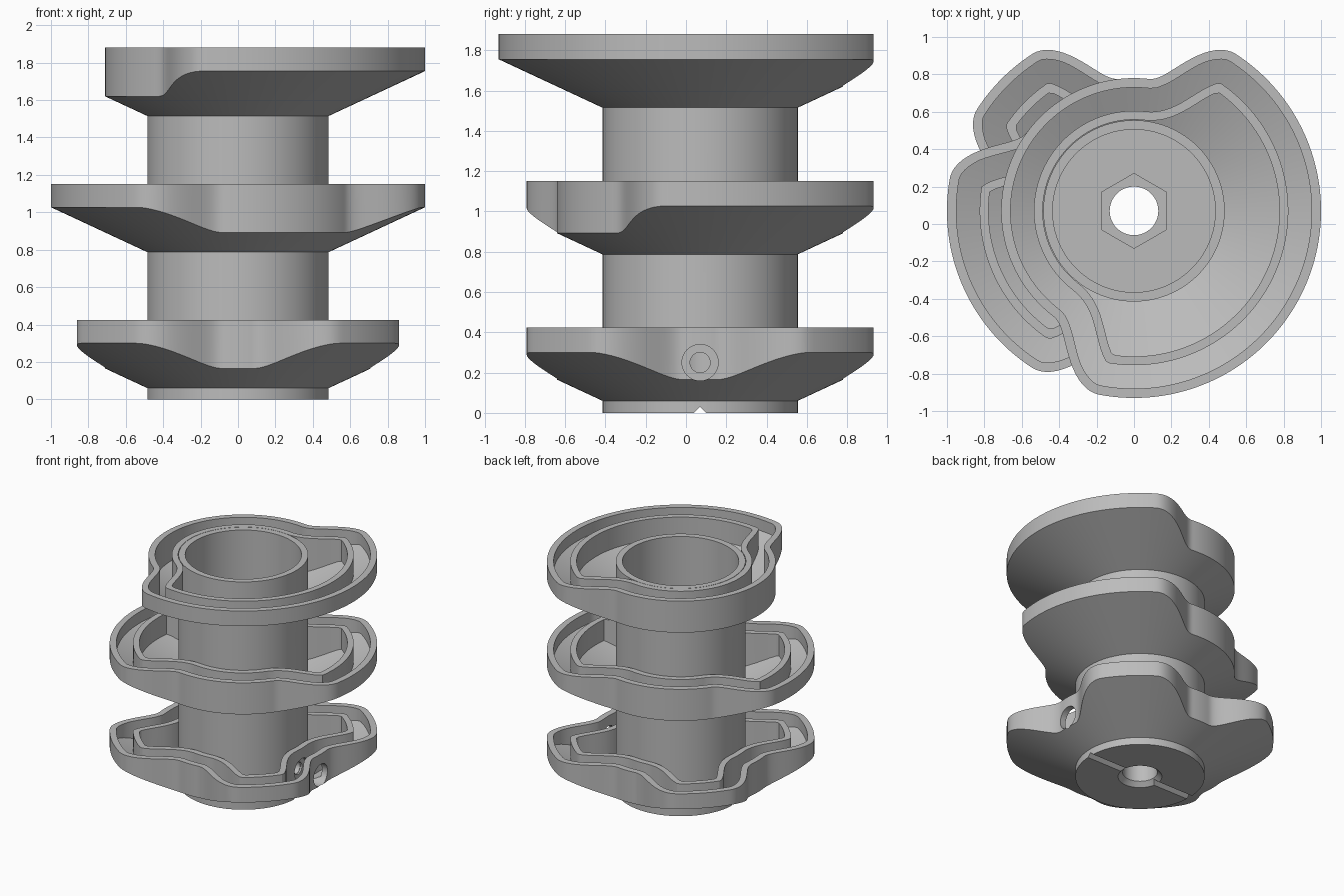
import bpy, bmesh, math
from mathutils import Vector

if "Cube" in bpy.data.objects:
    bpy.data.objects.remove(bpy.data.objects["Cube"], do_unlink=True)

AXIS_Y = 0.07
TOP = 1.88
DRUM_R = 0.485
LOW, HIGH, RAMP = 0.71, 1.0, 26.5
SLOPE = 0.466
STEPS = 240
CAM_H = 0.365

grey = bpy.data.materials.new("plain grey")
grey.use_nodes = True
colour = (0.5, 0.5, 0.5, 1)
grey.diffuse_color = colour
grey.node_tree.nodes["Principled BSDF"].inputs["Base Color"].default_value = colour


def cylinder(name, r, start, end, sides=96, r2=None):
    """Cylinder or cone between two points."""
    a, b = Vector(start), Vector(end)
    bpy.ops.mesh.primitive_cone_add(vertices=sides, radius1=r, radius2=r if r2 is None else r2,
                                    depth=(b - a).length, location=(a + b) / 2)
    ob = bpy.context.object
    ob.name = name
    if abs(b.x - a.x) > 0.01:
        ob.rotation_euler = (0, math.pi / 2, 0)
    return ob


def upright(name, r, z0, z1, sides=96, r2=None):
    return cylinder(name, r, (0, AXIS_Y, z0), (0, AXIS_Y, z1), sides, r2)


def cut(target, cutter):
    cutter.hide_render = True
    bpy.context.view_layer.objects.active = target
    mod = target.modifiers.new("cut", "BOOLEAN")
    mod.operation = "DIFFERENCE"
    mod.solver = "EXACT"
    mod.object = cutter
    bpy.ops.object.modifier_apply(modifier=mod.name)
    bpy.data.objects.remove(cutter, do_unlink=True)


def finish(ob):
    ob.data.materials.clear()
    ob.data.materials.append(grey)
    bpy.ops.object.select_all(action="DESELECT")
    ob.select_set(True)
    bpy.context.view_layer.objects.active = ob
    bpy.ops.object.shade_smooth_by_angle(angle=math.radians(25))


def cam_radius(deg, dwells):
    """Low inside each dwell, easing up to high on either side."""
    r = HIGH
    for start, end in dwells:
        half = (end - start) / 2
        away = abs((deg - start - half + 180) % 360 - 180) - half
        t = min(max(away / RAMP, 0), 1)
        r = min(r, LOW + (HIGH - LOW) * (1 - math.cos(math.pi * t)) / 2)
    return r


def inset(outline, dist):
    """Radii of the curve lying a constant distance inside the outline."""
    pts = [(r * math.cos(math.tau * i / STEPS), r * math.sin(math.tau * i / STEPS))
           for i, r in enumerate(outline)]
    result = []
    for i, r in enumerate(outline):
        c, s = math.cos(math.tau * i / STEPS), math.sin(math.tau * i / STEPS)
        near = [pts[(i + k) % STEPS] for k in range(-24, 25)]
        lo, hi = 0.3, r
        for _ in range(13):
            mid = (lo + hi) / 2
            gap = min((mid * c - x) ** 2 + (mid * s - y) ** 2 for x, y in near)
            if gap >= dist * dist:
                lo = mid
            else:
                hi = mid
        result.append(lo)
    return result


def make_cam(name, z0, top, dwells):
    """Conical dish with an outer rim, a track groove and an inner rim."""
    outer = [cam_radius(360 * i / STEPS, dwells) for i in range(STEPS)]
    rim, track, inner = (inset(outer, d) for d in (0.05, 0.175, 0.222))

    def under(r):
        return z0 + SLOPE * (r - DRUM_R)

    def floor(r):
        return under(r) + 0.055

    bm = bmesh.new()
    loops = []
    hub = DRUM_R - 0.025
    for i in range(STEPS):
        a, b, c = outer[i], rim[i], track[i]
        d = max(inner[i], DRUM_R - 0.002)
        section = [(hub, under(hub)), (a, under(a)), (a, top), (b, top), (b, floor(b)),
                   (c, floor(c)), (c, top), (d, top), (d, floor(d)), (hub, floor(hub))]
        t = math.tau * i / STEPS
        loops.append([bm.verts.new((r * math.cos(t), AXIS_Y + r * math.sin(t), z))
                      for r, z in section])
    for i in range(STEPS):
        p, q = loops[i], loops[(i + 1) % STEPS]
        for k in range(len(p)):
            n = (k + 1) % len(p)
            bm.faces.new((p[k], q[k], q[n], p[n]))
    bmesh.ops.recalc_face_normals(bm, faces=bm.faces)
    mesh = bpy.data.meshes.new(name)
    bm.to_mesh(mesh)
    bm.free()
    ob = bpy.data.objects.new(name, mesh)
    bpy.context.collection.objects.link(ob)
    return ob


def screw_hole(r, x0, x1):
    return cylinder("screw_cutter", r, (x0, AXIS_Y, 0.25), (x1, AXIS_Y, 0.25), 32)


# Hollow drum with shaft hole, nut pocket, underside notch and screw hole
drum = upright("drum", DRUM_R, 0, TOP)
cut(drum, upright("bore_cutter", 0.435, 0.42, TOP + 0.1))
cut(drum, upright("shaft_cutter", 0.13, -0.1, 0.6, 48))
cut(drum, upright("nut_cutter", 0.2, 0.3, 0.6, 6))
cut(drum, upright("chamfer_cutter", 0.175, -0.01, 0.035, 48, 0.13))
cut(drum, cylinder("notch_cutter", 0.03, (-0.6, AXIS_Y, 0), (0.6, AXIS_Y, 0), 4))
cut(drum, screw_hole(0.05, 0.05, 0.8))
finish(drum)

# Three cams: four, two and one lobes
quarter = [(a - 6.5, a + 6.5) for a in (0, 90, 180, 270)]
lower_cam = make_cam("lower_cam", 0.06, 0.06 + CAM_H, quarter)
cut(lower_cam, screw_hole(0.09, 0.5, 0.9))
cut(lower_cam, screw_hole(0.05, 0.3, 0.9))
middle_cam = make_cam("middle_cam", 0.787, 0.787 + CAM_H, [(83.5, 143.6), (263.5, 323.6)])
upper_cam = make_cam("upper_cam", TOP - CAM_H, TOP, [(83.5, 232.7)])
for cam in (lower_cam, middle_cam, upper_cam):
    finish(cam)
